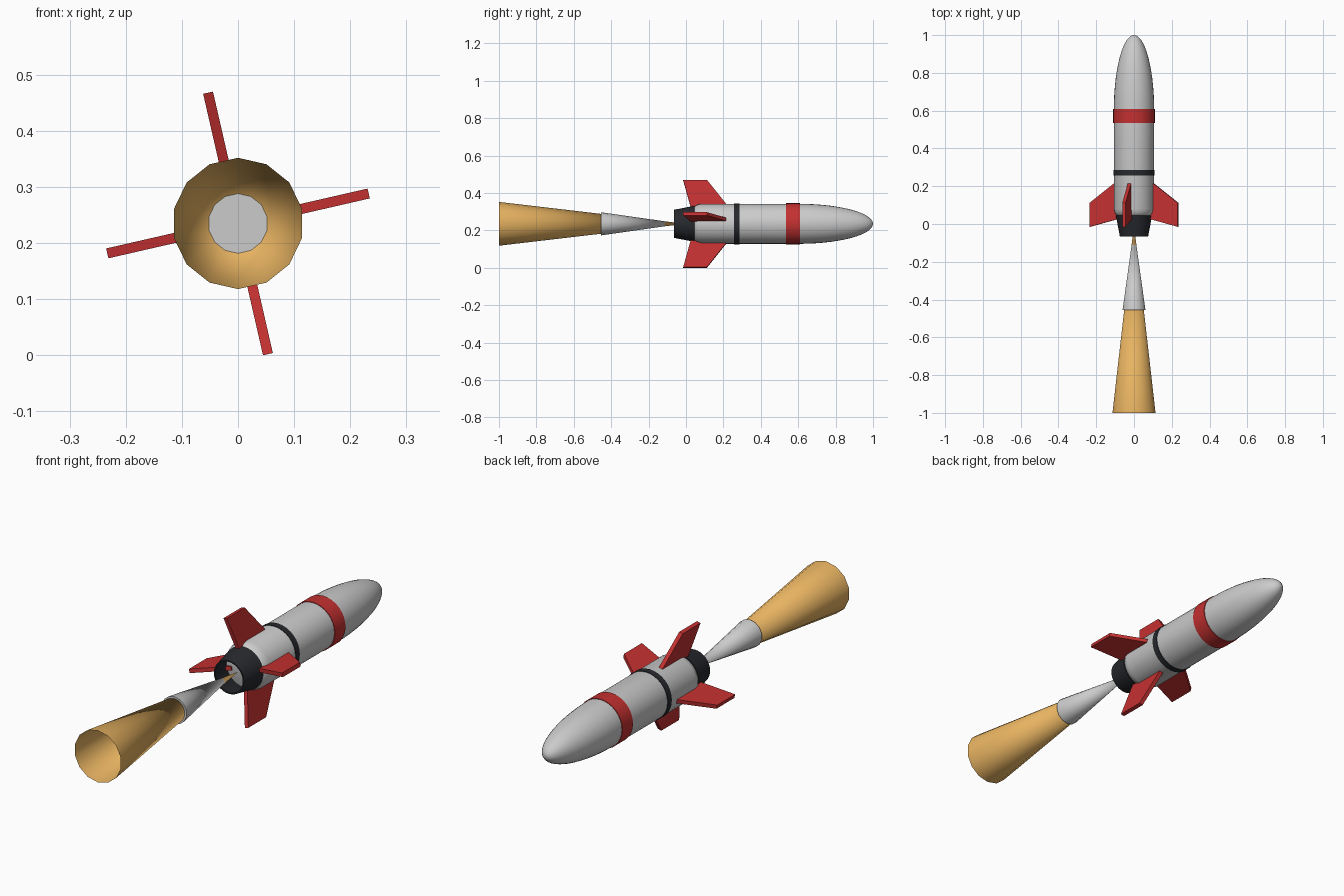
import bpy, bmesh, math
from mathutils import Matrix

if "Cube" in bpy.data.objects:
    bpy.data.objects.remove(bpy.data.objects["Cube"])

AXIS_Z = 0.235


def material(name, rgb):
    m = bpy.data.materials.new(name)
    m.diffuse_color = (*rgb, 1)
    m.use_nodes = True
    m.node_tree.nodes["Principled BSDF"].inputs["Base Color"].default_value = m.diffuse_color
    return m


RED = material("red", (0.55, 0.03, 0.03))
DARK = material("dark", (0.02, 0.022, 0.027))
ORANGE = material("orange", (0.80, 0.45, 0.12))


def finish(bm, name, mat, smooth=True):
    mesh = bpy.data.meshes.new(name)
    bmesh.ops.recalc_face_normals(bm, faces=bm.faces)
    bm.to_mesh(mesh)
    bm.free()
    obj = bpy.data.objects.new(name, mesh)
    bpy.context.collection.objects.link(obj)
    if mat:
        mesh.materials.append(mat)
    if smooth:
        bpy.ops.object.select_all(action='DESELECT')
        obj.select_set(True)
        bpy.context.view_layer.objects.active = obj
        bpy.ops.object.shade_smooth_by_angle(angle=math.radians(32))
    return obj


def lathe(name, profile, sides, mat=None):
    """Revolve (y, radius) points round the rocket's long axis."""
    bm = bmesh.new()
    rings = []
    for y, r in profile:
        if r == 0:
            rings.append([bm.verts.new((0, y, AXIS_Z))] * sides)
        else:
            angles = [2 * math.pi * i / sides for i in range(sides)]
            rings.append([bm.verts.new((r * math.sin(a), y, AXIS_Z + r * math.cos(a)))
                          for a in angles])
    for a, b in zip(rings, rings[1:]):
        for i in range(sides):
            j = (i + 1) % sides
            bm.faces.new(list(dict.fromkeys((a[i], a[j], b[j], b[i]))))
    return finish(bm, name, mat)


# Body with rounded tail and long elliptical nose
R = 0.107
nose = [(0.60 + 0.40 * math.sin(t), R * math.cos(t))
        for t in (math.pi / 2 * i / 14 for i in range(14))]
tail = [(0.04, 0), (0.04, 0.082), (0.047, 0.094), (0.06, 0.102), (0.08, R)]
lathe("body", tail + nose + [(1.0, 0)], 32)


# Painted bands
def band(name, y0, y1, r, mat):
    lathe(name, [(y0, 0.104), (y0, r), (y1, r), (y1, 0.104)], 32, mat)


band("nose_band", 0.535, 0.61, 0.110, RED)
band("waist_band", 0.257, 0.285, 0.1095, DARK)

# Hollow engine nozzle
lathe("nozzle", [(0.045, 0.088), (0.045, 0.096), (-0.065, 0.075),
                 (-0.065, 0.069), (0.04, 0.086)], 32, DARK)

# Four swept fins, turned slightly round the axis
FIN = [(0.06, 0.034), (0.239, -0.015), (0.239, 0.112), (0.107, 0.215), (0.06, 0.215)]
T = 0.009
for k in range(4):
    bm = bmesh.new()
    low = [bm.verts.new((x, y, -T)) for x, y in FIN]
    face = bm.faces.new(low)
    ext = bmesh.ops.extrude_face_region(bm, geom=[face], use_keep_orig=True)
    top = [v for v in ext["geom"] if isinstance(v, bmesh.types.BMVert)]
    bmesh.ops.translate(bm, verts=top, vec=(0, 0, 2 * T))
    turn = Matrix.Rotation(-math.radians(12.9 + 90 * k), 4, 'Y')
    bm.transform(Matrix.Translation((0, 0, AXIS_Z)) @ turn)
    finish(bm, f"fin_{k + 1}", RED, smooth=False)

# Exhaust: open outer flame and capped inner flame
lathe("outer_flame", [(0.0, 0), (-1.0, 0.117)], 14, ORANGE)
lathe("inner_flame", [(-0.02, 0), (-0.455, 0.062), (-0.455, 0)], 14)
